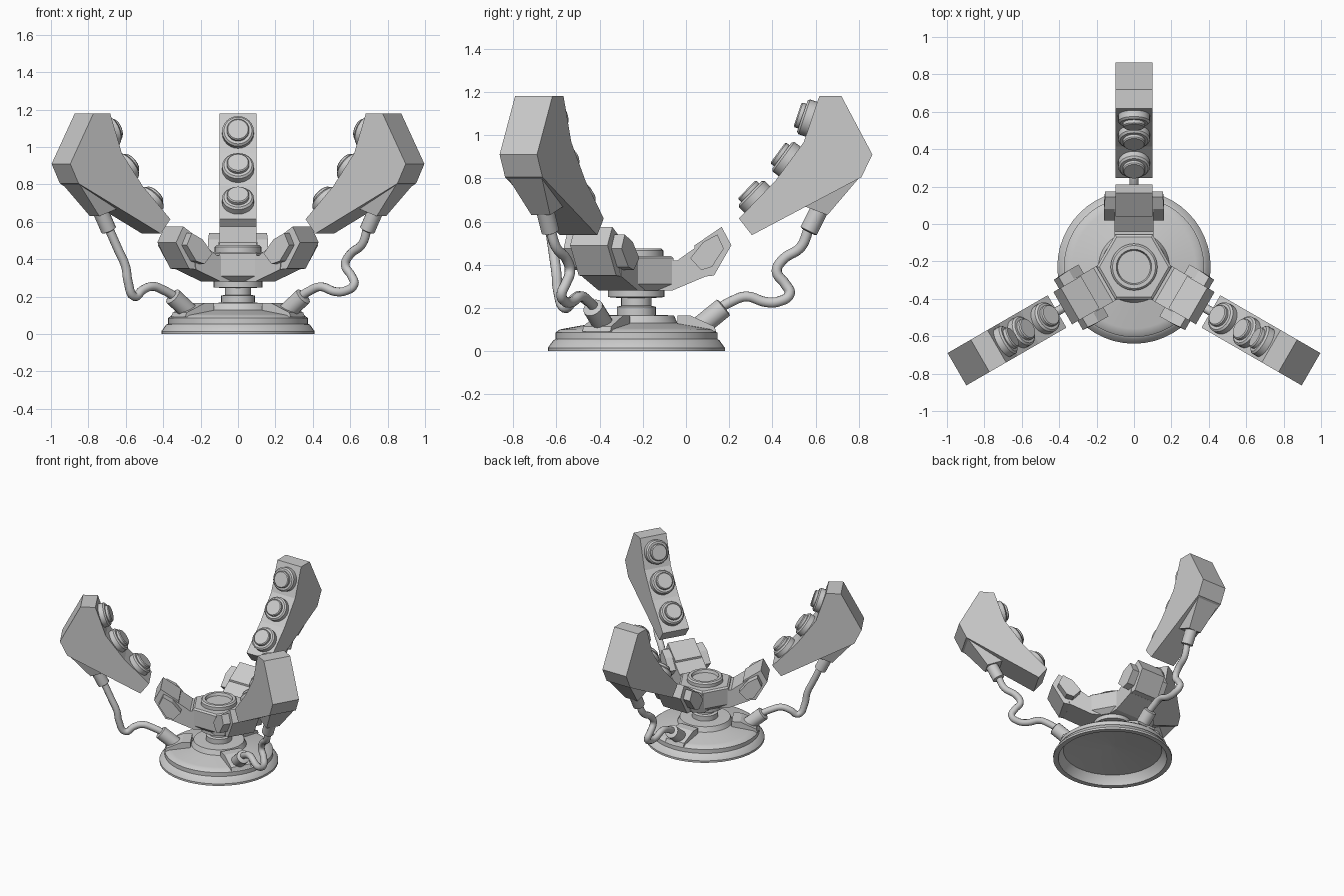
import bpy, bmesh
from math import sin, cos, pi, radians
from mathutils import Matrix, Vector

if "Cube" in bpy.data.objects:
    bpy.data.objects.remove(bpy.data.objects["Cube"])

CENTRE = Matrix.Translation((0, -0.23, 0))


def make(name, bm, mat, smooth=False):
    bmesh.ops.recalc_face_normals(bm, faces=bm.faces)
    me = bpy.data.meshes.new(name)
    bm.to_mesh(me)
    bm.free()
    ob = bpy.data.objects.new(name, me)
    bpy.context.collection.objects.link(ob)
    ob.matrix_world = mat
    if smooth:
        bpy.ops.object.select_all(action='DESELECT')
        ob.select_set(True)
        bpy.context.view_layer.objects.active = ob
        bpy.ops.object.shade_smooth_by_angle(angle=radians(30))
    return ob


def lathe(name, profile, mat, n=32, smooth=True):
    """Spin (radius, height) points around local z; radius 0 ends are closed with caps."""
    bm = bmesh.new()
    rings = [[bm.verts.new((r * cos(2 * pi * i / n), r * sin(2 * pi * i / n), z)) for i in range(n)]
             for r, z in profile]
    for a, b in zip(rings, rings[1:]):
        for i in range(n):
            j = (i + 1) % n
            bm.faces.new((a[i], a[j], b[j], b[i]))
    bm.faces.new(rings[0])
    bm.faces.new(rings[-1])
    return make(name, bm, mat, smooth)


def slab(name, outline, mat):
    """Side outline of (radius, height, half width) points, mirrored across the arm plane."""
    bm = bmesh.new()
    sides = [[bm.verts.new((r, s * w, z)) for r, z, w in outline] for s in (-1, 1)]
    n = len(outline)
    for side in sides:
        bm.faces.new(side)
    for i in range(n):
        j = (i + 1) % n
        bm.faces.new((sides[0][i], sides[0][j], sides[1][j], sides[1][i]))
    return make(name, bm, mat)


def flat(points, w):
    return [(r, z, w) for r, z in points]


def aim(start, direction):
    """Matrix placing local z along a direction in the arm plane."""
    d = Vector((direction[0], 0, direction[1]))
    q = d.to_track_quat('Z', 'Y').to_matrix().to_4x4()
    return Matrix.Translation((start[0], 0, start[1])) @ q


def tube(name, points, mat):
    cu = bpy.data.curves.new(name, 'CURVE')
    cu.dimensions = '3D'
    cu.bevel_depth = 0.024
    cu.bevel_resolution = 3
    cu.resolution_u = 5
    cu.use_fill_caps = True
    sp = cu.splines.new('BEZIER')
    sp.bezier_points.add(len(points) - 1)
    for bp, (r, t, z) in zip(sp.bezier_points, points):
        bp.co = (r, t, z)
        bp.handle_left_type = bp.handle_right_type = 'AUTO'
    ob = bpy.data.objects.new(name, cu)
    bpy.context.collection.objects.link(ob)
    ob.matrix_world = mat


# Round stepped base, hollow underneath
lathe("base", [(0.02, 0.1), (0.34, 0.065), (0.365, 0.03), (0.375, 0), (0.41, 0), (0.41, 0.015),
               (0.385, 0.05), (0.375, 0.055), (0.375, 0.085), (0.355, 0.1), (0.33, 0.105),
               (0.19, 0.13), (0.175, 0.165), (0.09, 0.168)], CENTRE, 48)
# Pivot neck and turntable disc
lathe("neck", [(0.09, 0.15), (0.09, 0.205), (0.07, 0.21), (0.07, 0.245), (0.13, 0.25), (0.13, 0.285)], CENTRE)
# Hexagonal hub and ringed cap
lathe("hub", [(0.16, 0.28), (0.2, 0.31), (0.2, 0.43), (0.185, 0.44)], CENTRE, 6, False)
lathe("hub_cap", [(0.125, 0.42), (0.125, 0.465), (0.115, 0.475), (0.095, 0.475), (0.088, 0.455)], CENTRE)

# Pod inner edge, bottom to top, as (radius from axis, height)
inner = [(0.475, 0.614), (0.645, 0.79), (0.775, 0.967), (0.847, 1.18)]
knob = [(0.085, -0.02), (0.085, 0.035), (0.075, 0.045), (0.06, 0.045), (0.06, 0.062), (0.054, 0.068)]
cable = [(0.80, 0, 0.57), (0.76, 0.01, 0.48), (0.68, 0.02, 0.425), (0.65, 0.02, 0.37), (0.69, 0.02, 0.31),
         (0.71, 0.01, 0.265), (0.66, 0, 0.23), (0.60, 0, 0.227), (0.51, 0, 0.253), (0.44, 0, 0.23), (0.37, 0, 0.19)]
cable_left = [(0.80, 0, 0.57), (0.75, 0.01, 0.46), (0.705, 0.02, 0.36), (0.69, 0.02, 0.28), (0.645, 0.01, 0.2),
              (0.59, 0, 0.235), (0.53, 0, 0.255), (0.46, 0, 0.235), (0.37, 0, 0.19)]

for label, angle in (("back", 90), ("left", 210), ("right", 330)):
    m = CENTRE @ Matrix.Rotation(radians(angle), 4, 'Z')

    # Hub arm with its wider faceted head
    slab(label + "_arm", flat([(0.1, 0.28), (0.165, 0.28), (0.32, 0.345), (0.34, 0.5), (0.31, 0.505),
                               (0.19, 0.42), (0.1, 0.42)], 0.105), m)
    slab(label + "_arm_head", [(0.27, 0.34, 0.1), (0.36, 0.35, 0.1), (0.44, 0.49, 0.1), (0.395, 0.575, 0.1),
                               (0.27, 0.49, 0.1)], m)
    slab(label + "_arm_head_sides", [(0.25, 0.43, 0.16), (0.3, 0.375, 0.16), (0.35, 0.39, 0.16),
                                     (0.405, 0.475, 0.155), (0.375, 0.54, 0.155), (0.31, 0.505, 0.16)], m)

    # Large outer pod and tapered cable mount
    slab(label + "_pod", flat([(0.535, 0.537), (1.042, 0.805), (1.093, 0.91), (0.95, 1.18)] + inner[::-1], 0.1), m)
    slab(label + "_pod_mount", [(1.03, 0.80, 0.09), (0.885, 0.63, 0.05), (0.78, 0.67, 0.06)], m)

    # Three knobs facing inward
    for i, (a, b) in enumerate(zip(inner, inner[1:])):
        mid = ((a[0] + b[0]) / 2, (a[1] + b[1]) / 2)
        lathe(f"{label}_knob_{i + 1}", knob, m @ aim(mid, (a[1] - b[1], b[0] - a[0])), 24)

    # Cable with its upper and lower sockets and the wedge on the base
    lathe(label + "_upper_socket", [(0.042, 0), (0.042, 0.16), (0.032, 0.165)],
          m @ aim((0.87, 0.7), (-0.45, -0.9)), 16)
    lathe(label + "_lower_socket", [(0.048, 0), (0.048, 0.145), (0.038, 0.15)],
          m @ aim((0.29, 0.11), (0.78, 0.63)), 16)
    slab(label + "_base_wedge", flat([(0.19, 0.1), (0.37, 0.09), (0.36, 0.115), (0.25, 0.165), (0.19, 0.165)], 0.075), m)
    tube(label + "_cable", cable_left if label == "left" else cable, m)
